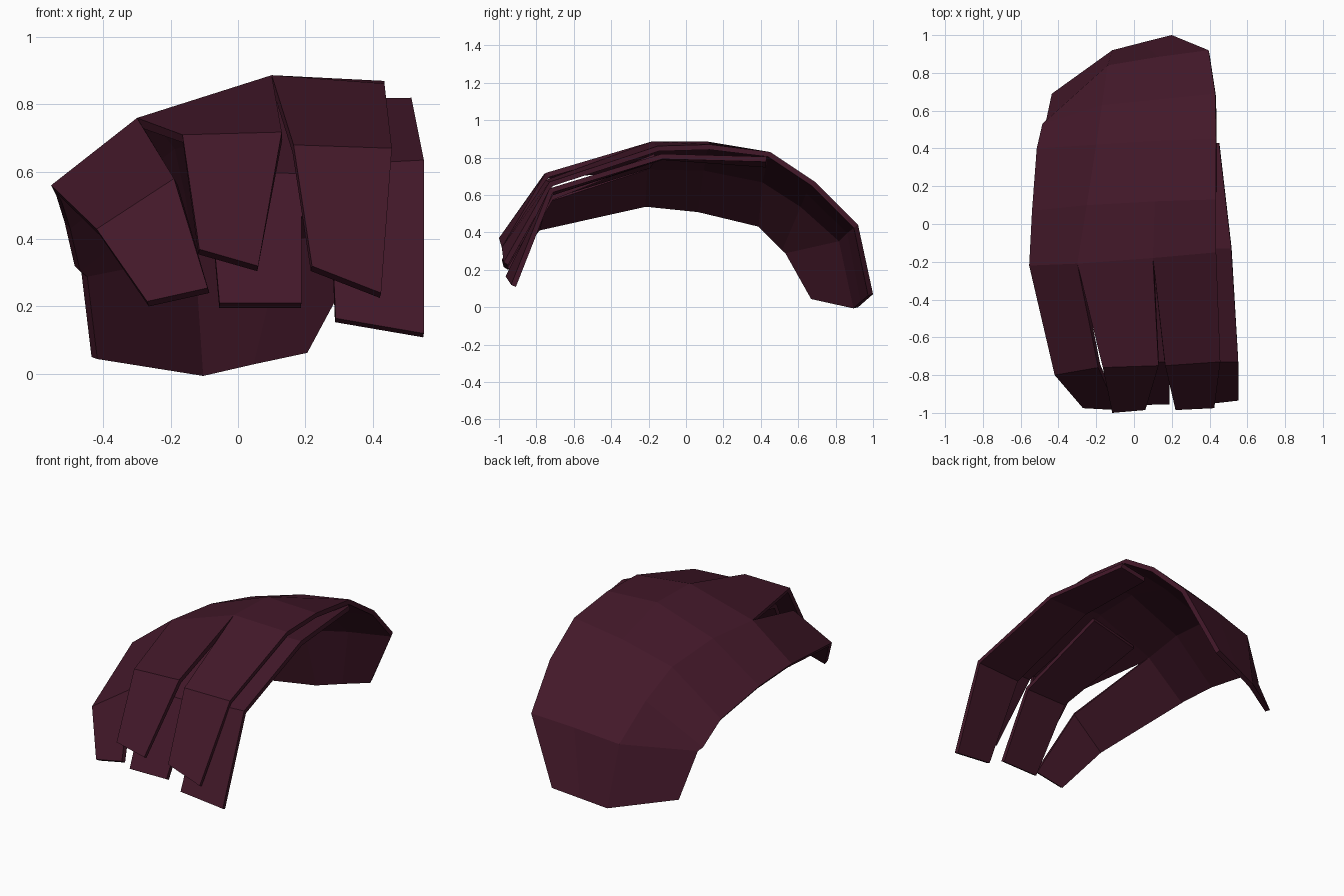
import bpy, bmesh

mat = bpy.data.materials.new("dark_plum")
mat.diffuse_color = (0.055, 0.009, 0.022, 1)


def sheet(name, rows, thick=0.028):
    """Loft a sheet through rows (front to back, left to right) and thicken it inward."""
    bm = bmesh.new()
    grid = [[bm.verts.new(p) for p in row] for row in rows]
    for a, b in zip(grid, grid[1:]):
        for i in range(len(a) - 1):
            bm.faces.new((a[i], a[i + 1], b[i + 1], b[i]))
    me = bpy.data.meshes.new(name)
    bm.to_mesh(me)
    bm.free()
    me.materials.append(mat)
    ob = bpy.data.objects.new(name, me)
    bpy.context.collection.objects.link(ob)
    mod = ob.modifiers.new("thickness", 'SOLIDIFY')
    mod.thickness = thick
    mod.offset = -1
    return ob


# ridge shared by the shell and the front locks
L, A, B, C = (-.555, -.22, .56), (-.3, -.21, .76), (.1, -.18, .887), (.435, -.15, .862)

# curved main shell, from the ridge over the crown down to the back
sheet("hair_shell", [
    [L, A, B, C],
    [(-.54, .07, .53), (-.25, .1, .755), (.11, .12, .885), (.435, .13, .87)],
    [(-.515, .4, .45), (-.2, .42, .69), (.12, .44, .78), (.435, .45, .83)],
    [(-.485, .53, .32), (-.17, .63, .555), (.13, .66, .63), (.43, .69, .67)],
    [(-.465, .55, .30), (-.14, .84, .365), (.13, .885, .41), (.395, .92, .44)],
    [(-.435, .69, .05), (-.115, .92, 0), (.04, .96, .035), (.2, 1, .07)],
])

# upper front locks, listed from the tip back to the ridge
sheet("left_lock", [
    [(-.27, -.975, .215), (-.09, -.985, .255)],
    [(-.42, -.8, .43), (-.19, -.76, .58)],
    [L, A]])
sheet("middle_lock", [
    [(-.115, -1, .37), (.06, -.985, .32)],
    [(-.165, -.76, .71), (.13, -.75, .718)],
    [A, B]])
sheet("right_lock", [
    [(.22, -.985, .32), (.425, -.975, .24)],
    [(.165, -.75, .68), (.457, -.73, .67)],
    [B, C]])

# lower locks tucked beneath
sheet("under_middle_lock", [
    [(-.055, -.96, .21), (.188, -.955, .21)],
    [(-.09, -.74, .6), (.19, -.73, .595)],
    [(-.16, -.2, .77), (.16, -.17, .82)]])
sheet("under_right_lock", [
    [(.29, -.965, .165), (.552, -.935, .12)],
    [(.27, -.73, .62), (.552, -.73, .635)],
    [(.25, -.13, .815), (.515, -.13, .82)],
    [(.28, .43, .775), (.45, .43, .805)]])
